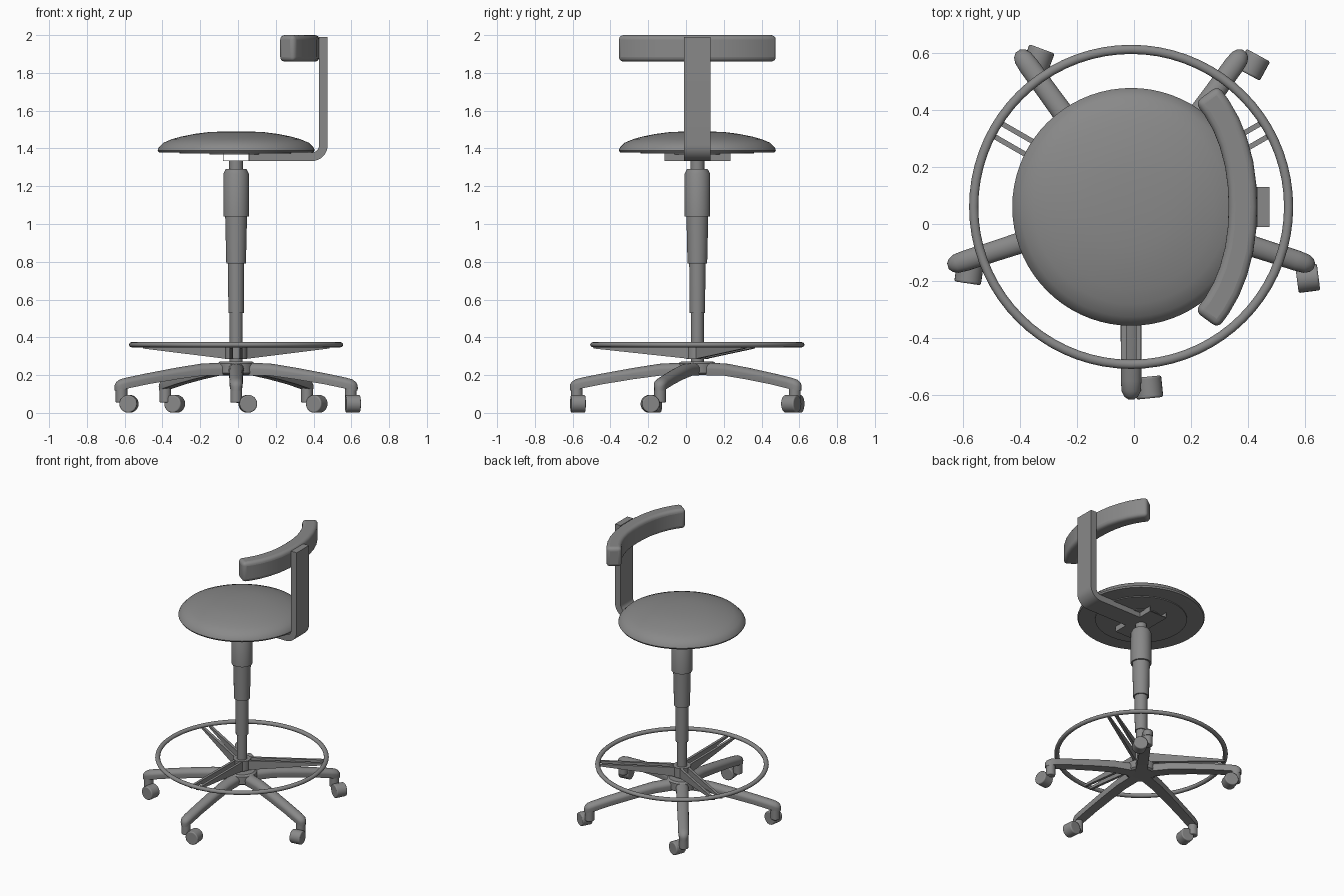
import bpy, bmesh, math
from mathutils import Vector, Matrix

if "Cube" in bpy.data.objects:
    bpy.data.objects.remove(bpy.data.objects["Cube"], do_unlink=True)

CENTRE = Vector((-0.01, 0.06, 0))  # column axis

grey = bpy.data.materials.new("mid_grey")
grey.use_nodes = True
grey.diffuse_color = (0.25, 0.25, 0.25, 1)
grey.node_tree.nodes["Principled BSDF"].inputs["Base Color"].default_value = (0.25, 0.25, 0.25, 1)


def finish(name, bm, turn=0.0, bevel=0.0, smooth=35):
    """Turn a bmesh into a shaded object, rotated about the column axis."""
    bmesh.ops.recalc_face_normals(bm, faces=bm.faces)
    bm.transform(Matrix.Rotation(turn, 4, 'Z'))
    me = bpy.data.meshes.new(name)
    bm.to_mesh(me)
    bm.free()
    me.materials.append(grey)
    ob = bpy.data.objects.new(name, me)
    ob.location = CENTRE
    bpy.context.collection.objects.link(ob)
    if bevel:
        mod = ob.modifiers.new("rounding", 'BEVEL')
        mod.width, mod.segments, mod.limit_method = bevel, 4, 'ANGLE'
        mod.angle_limit = math.radians(40)
    bpy.ops.object.select_all(action='DESELECT')
    ob.select_set(True)
    bpy.context.view_layer.objects.active = ob
    bpy.ops.object.shade_smooth_by_angle(angle=math.radians(smooth))
    return ob


def loft(name, rings, closed=False, cap=True, **kw):
    """Skin a list of equal-length point loops."""
    bm = bmesh.new()
    loops = [[bm.verts.new(p) for p in ring] for ring in rings]
    pairs = list(zip(loops, loops[1:]))
    if closed:
        pairs.append((loops[-1], loops[0]))
    n = len(loops[0])
    for a, b in pairs:
        for i in range(n):
            j = (i + 1) % n
            bm.faces.new((a[i], a[j], b[j], b[i]))
    if cap and not closed:
        bm.faces.new(loops[0])
        bm.faces.new(loops[-1])
    return finish(name, bm, **kw)


def circle(r, z, n=48):
    return [(r * math.cos(math.tau * i / n), r * math.sin(math.tau * i / n), z) for i in range(n)]


def lathe(name, profile, n=48, **kw):
    return loft(name, [circle(r, z, n) for r, z in profile], **kw)


def cylinder(name, a, b, r, bevel=0.0):
    a, b = Vector(a), Vector(b)
    bm = bmesh.new()
    rot = (b - a).to_track_quat('Z', 'Y').to_matrix().to_4x4()
    bmesh.ops.create_cone(bm, cap_ends=True, segments=24, radius1=r, radius2=r,
                          depth=(b - a).length, matrix=Matrix.Translation((a + b) / 2) @ rot)
    return finish(name, bm, bevel=bevel)


# Seat cushion and underside plates
lathe("seat", [(0.39, 1.378), (0.41, 1.38), (0.416, 1.39), (0.41, 1.405), (0.385, 1.43),
               (0.34, 1.449), (0.29, 1.463), (0.22, 1.477), (0.15, 1.486), (0.07, 1.49),
               (0.01, 1.491)], n=72, smooth=50)
lathe("seat_base", [(0.3, 1.372), (0.3, 1.382)])
lathe("seat_mount", [(0.14, 1.368), (0.14, 1.38)])

# Hollow cross bracket, open at both ends
def frame(y, inset):
    x, lo, hi = 0.07 - inset, 1.333 + inset, 1.376 - inset
    return [(-x, y, lo), (x, y, lo), (x, y, hi), (-x, y, hi)]

loft("cross_bracket", [frame(-0.175, 0), frame(0.175, 0), frame(0.175, 0.004),
                       frame(-0.175, 0.004)], closed=True)

# Bent flat bar carrying the backrest
def bend(radius):
    return [(0.4 + radius * math.sin(a), 1.418 - radius * math.cos(a))
            for a in [math.radians(90) * i / 8 for i in range(9)]]

outer = [(0.068, 1.333)] + bend(0.085) + [(0.485, 1.99)]
inner = [(0.068, 1.378)] + bend(0.04) + [(0.44, 1.99)]
loft("backrest_bar", [[(o[0], -0.07, o[1]), (o[0], 0.07, o[1]), (i[0], 0.07, i[1]),
                       (i[0], -0.07, i[1])] for o, i in zip(outer, inner)])

# Curved backrest pad, mirrored about the middle
half = [(0.264, 0.395), (0.30, 0.346), (0.332, 0.29), (0.358, 0.225), (0.378, 0.15),
        (0.388, 0.075)]
path = [Vector((x, -y, 0)) for x, y in half] + [Vector((0.391, 0, 0))]
path += [Vector((x, y, 0)) for x, y in reversed(half)]
rings = []
for i, p in enumerate(path):
    t = (path[min(i + 1, len(path) - 1)] - path[max(i - 1, 0)]).normalized()
    side = Vector((t.y, -t.x, 0)) * 0.05
    rings.append([p + s * side + Vector((0, 0, z))
                  for s, z in ((-1, 1.86), (1, 1.86), (1, 2.0), (-1, 2.0))])
loft("backrest", rings, bevel=0.024, smooth=40)

# Telescopic column
lathe("column_neck", [(0.037, 1.25), (0.037, 1.336)], n=32)
lathe("upper_sleeve", [(0.068, 1.04), (0.068, 1.265), (0.055, 1.29)], n=32)
lathe("middle_sleeve", [(0.052, 0.79), (0.058, 1.05)], n=32)
lathe("lower_sleeve", [(0.041, 0.53), (0.043, 0.8)], n=32)
lathe("inner_column", [(0.034, 0.22), (0.034, 0.54)], n=32)

# Foot ring, its hub and three double spokes
loft("foot_ring", [[((0.551 + 0.016 * math.cos(b)) * math.cos(a),
                     (0.551 + 0.016 * math.cos(b)) * math.sin(a), 0.361 + 0.014 * math.sin(b))
                    for b in [math.tau * j / 12 for j in range(12)]]
                   for a in [math.tau * i / 72 for i in range(72)]], closed=True, smooth=60)
lathe("foot_ring_hub", [(0.058, 0.285), (0.058, 0.355)], n=32)
for k in range(3):
    for s in (-1, 1):
        y0, y1 = s * 0.017, s * 0.035
        loft("foot_ring_spoke", [[(x, y0, lo), (x, y1, lo), (x, y1, hi), (x, y0, hi)]
                                 for x, lo, hi in ((0.03, 0.285, 0.352), (0.55, 0.341, 0.354))],
             turn=math.radians(30 + 120 * k))

# Five-legged base
lathe("base_hub", [(0.085, 0.2), (0.098, 0.21), (0.098, 0.262), (0.085, 0.272)], n=32)

def leg_section(r, half_width, top, bottom):
    """Flat-bottomed, round-topped cross-section."""
    shoulder = top - (top - bottom) * 0.5
    arch = [(r, half_width * math.cos(a), shoulder + (top - shoulder) * math.sin(a))
            for a in [math.pi * i / 10 for i in range(11)]]
    return arch + [(r, -half_width * 0.9, bottom), (r, half_width * 0.9, bottom)]

leg_stations = [(0.05, 0.042, 0.268, 0.2), (0.2, 0.04, 0.26, 0.197), (0.34, 0.038, 0.238, 0.178),
                (0.5, 0.036, 0.209, 0.152), (0.61, 0.036, 0.187, 0.13), (0.645, 0.033, 0.178, 0.122),
                (0.664, 0.024, 0.165, 0.118), (0.674, 0.01, 0.15, 0.118)]
# Caster position and axle direction, one per leg
casters = [((0.062, -0.632), (0.1, -1)), ((0.618, -0.25), (1, 0.13)), ((0.427, 0.497), (0.48, 0.88)),
           ((-0.325, 0.517), (0.35, 0.94)), ((-0.567, -0.23), (0.15, 1))]
for k, (spot, axle) in enumerate(casters):
    turn = math.radians(270 + 72 * k)
    loft("leg", [leg_section(*s) for s in leg_stations], turn=turn, smooth=50)
    foot = Vector((0.638 * math.cos(turn), 0.638 * math.sin(turn), 0))
    cylinder("caster_stem", foot + Vector((0, 0, 0.055)), foot + Vector((0, 0, 0.15)), 0.031, 0.006)
    hub = Vector((*spot, 0.048))
    half_axle = Vector((*axle, 0)).normalized() * 0.038
    cylinder("caster_wheel", hub - half_axle, hub + half_axle, 0.047, 0.007)
    cylinder("caster_link", foot + Vector((0, 0, 0.075)), hub + Vector((0, 0, 0.01)), 0.02)
